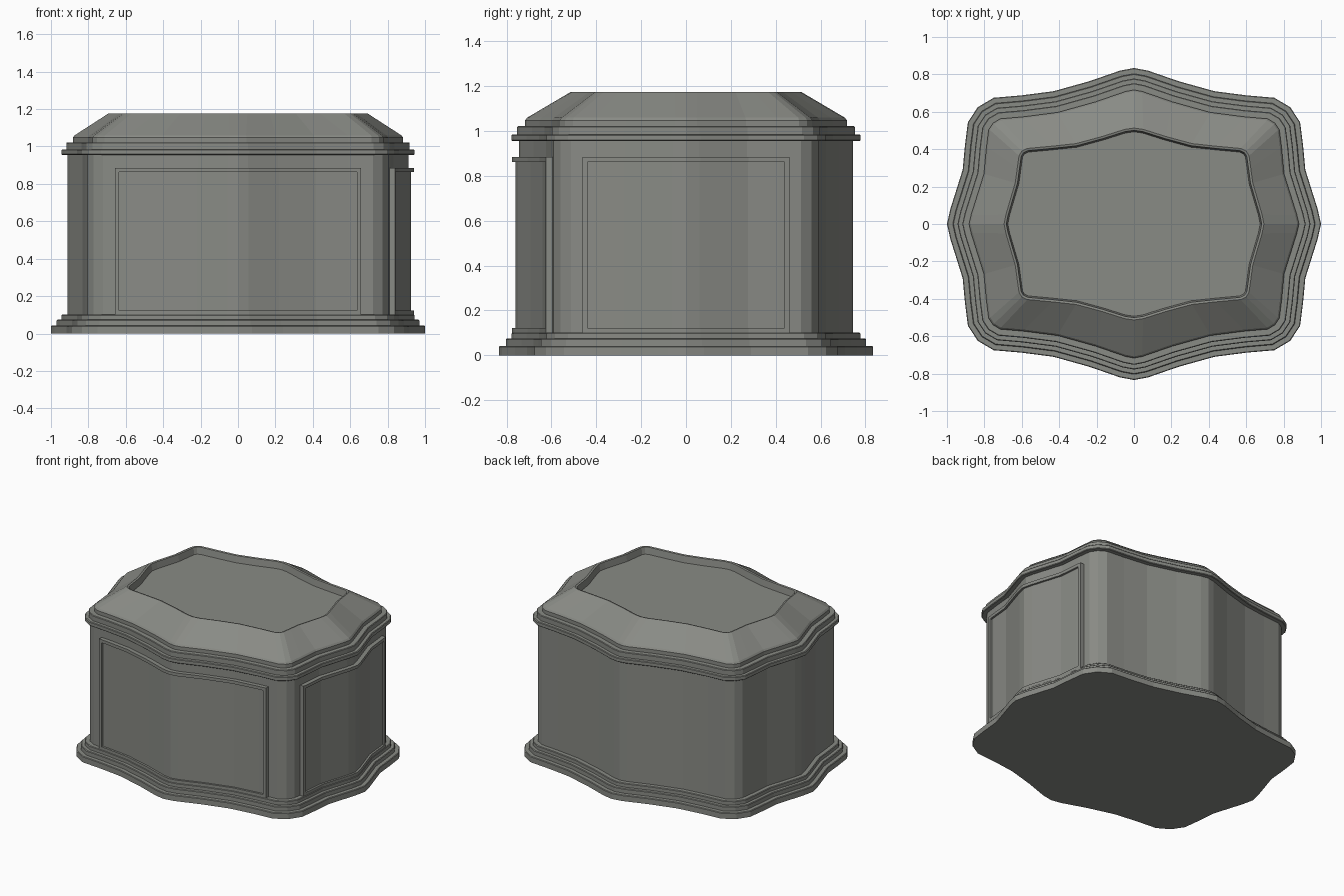
import bpy, bmesh
from mathutils import Vector

if "Cube" in bpy.data.objects:
    bpy.data.objects.remove(bpy.data.objects["Cube"])

stone = bpy.data.materials.new("warm_grey")
stone.diffuse_color = (0.25, 0.257, 0.235, 1)
stone.use_nodes = True
stone.node_tree.nodes["Principled BSDF"].inputs["Base Color"].default_value = stone.diffuse_color

# One quarter of the serpentine outline, from the +x axis to the +y axis
BASE_Q = [(1, 0), (.982, .08), (.916, .29), (.904, .42), (.888, .545), (.835, .625), (.75, .675),
          (.60, .688), (.43, .71), (.24, .763), (.075, .82), (0, .834)]
TOP_Q = [(.695, 0), (.685, .05), (.635, .22), (.624, .30), (.615, .365), (.60, .39), (.57, .404),
         (.44, .416), (.31, .43), (.17, .468), (.05, .506), (0, .513)]


def mirror_outline(q):
    """Full counter-clockwise loop from one quarter."""
    pts = list(q)
    pts += [(-x, y) for x, y in reversed(q[:-1])]
    pts += [(x, -y) for x, y in reversed(pts[1:-1])]
    return [Vector(p) for p in pts]


def inset(pts, d):
    """Mitred inward offset."""
    out = []
    n = len(pts)
    for i, p in enumerate(pts):
        a = (p - pts[i - 1]).normalized()
        b = (pts[(i + 1) % n] - p).normalized()
        na, nb = Vector((-a.y, a.x)), Vector((-b.y, b.x))
        m = (na + nb).normalized()
        out.append(p + m * (d / m.dot(na)))
    return out


BASE, TOP = mirror_outline(BASE_Q), mirror_outline(TOP_Q)


def loft(name, rings):
    """Closed solid through rings of (points, z)."""
    bm = bmesh.new()
    loops = [[bm.verts.new((p.x, p.y, z)) for p in pts] for pts, z in rings]
    n = len(loops[0])
    for lo, hi in zip(loops, loops[1:]):
        for i in range(n):
            j = (i + 1) % n
            bm.faces.new((lo[i], lo[j], hi[j], hi[i]))
    bm.faces.new(loops[0][::-1])
    bm.faces.new(loops[-1])
    finish(name, bm)


def finish(name, bm):
    bmesh.ops.recalc_face_normals(bm, faces=bm.faces)
    me = bpy.data.meshes.new(name)
    bm.to_mesh(me)
    bm.free()
    me.materials.append(stone)
    bpy.context.collection.objects.link(bpy.data.objects.new(name, me))


def steps(*spec):
    return [(inset(BASE, d), z) for d, z in spec]


# Stepped plinth
loft("plinth", steps((0, 0), (0, .038), (.004, .042), (.03, .042), (.03, .07), (.034, .074),
                     (.055, .074), (.055, .097), (.059, .101), (.087, .101)))
# Box body
loft("body", steps((.087, .095), (.087, .96)))
# Stepped lid with sloping top and sunken centre
loft("lid", steps((.087, .955), (.059, .955), (.055, .959), (.055, .981), (.059, .985),
                  (.08, .985), (.08, 1.018), (.084, 1.022), (.115, 1.022), (.115, 1.048), (.124, 1.06))
     + [(TOP, 1.175), (inset(TOP, .012), 1.172), (inset(TOP, .02), 1.125)])


def strip(name, axis, u0, u1, z0, z1, d):
    """Plate following the front (axis 0) or right (axis 1) wall."""
    def side(dd):
        pts = [(p.x, p.y) if axis == 0 else (p.y, -p.x) for p in inset(BASE, dd)]
        lim = .70 if axis == 0 else .5
        return sorted((u, v) for u, v in pts if v < -.5 and abs(u) < lim + .1)

    def at(pts, u):
        for (a, va), (b, vb) in zip(pts, pts[1:]):
            if a <= u <= b:
                return va + (vb - va) * (u - a) / (b - a)
        return pts[0][1]

    outer, inner = side(d), side(.095)
    us = [u0] + [u for u, v in outer if u0 + .001 < u < u1 - .001] + [u1]
    bm = bmesh.new()
    loops = []
    for u in us:
        quad = [(at(outer, u), z0), (at(outer, u), z1), (at(inner, u), z1), (at(inner, u), z0)]
        loops.append([bm.verts.new((u, v, z) if axis == 0 else (-v, u, z)) for v, z in quad])
    for a, b in zip(loops, loops[1:]):
        for i in range(4):
            j = (i + 1) % 4
            bm.faces.new((a[i], a[j], b[j], b[i]))
    bm.faces.new(loops[0])
    bm.faces.new(loops[-1][::-1])
    finish(name, bm)


# Framed panels on the front and right walls
for label, axis, w in (("front", 0, .657), ("right", 1, .462)):
    t, z0, z1 = .022, .1, .885
    strip(label + "_panel", axis, -w + t, w - t, z0 + t, z1 - t, .072)
    strip(label + "_frame_bottom", axis, -w, w, z0, z0 + t, .058)
    strip(label + "_frame_top", axis, -w, w, z1 - t, z1, .058)
    strip(label + "_frame_left", axis, -w, -w + t, z0 + t, z1 - t, .058)
    strip(label + "_frame_right", axis, w - t, w, z0 + t, z1 - t, .058)
